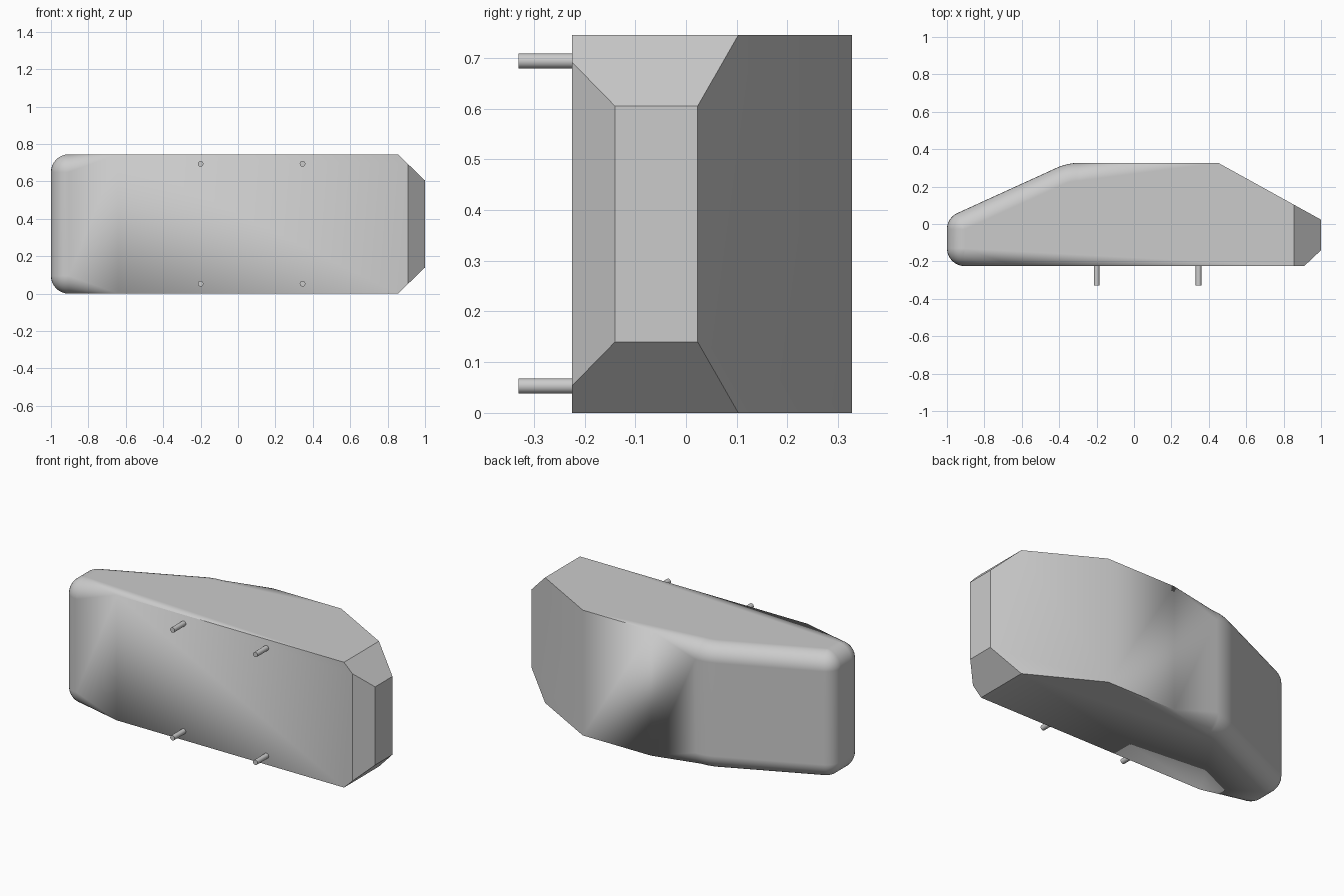
import bpy, bmesh, math
from mathutils import Vector

cube = bpy.data.objects.get("Cube")
if cube:
    bpy.data.objects.remove(cube, do_unlink=True)

HEIGHT = 0.745
ROUND = 0.095
STEPS = 8

grey = bpy.data.materials.new("plain_grey")
grey.use_nodes = True
colour = (0.6, 0.6, 0.6, 1)
grey.diffuse_color = colour
grey.node_tree.nodes["Principled BSDF"].inputs["Base Color"].default_value = colour


def fillet(prev, corner, nxt, radius, rim):
    """Arc points at a corner, each with its inward normal and rim rounding."""
    a, b = (corner - prev).normalized(), (nxt - corner).normalized()
    turn = math.acos(a.dot(b))
    start = corner - a * radius * math.tan(turn / 2)
    inward = Vector((-a.y, a.x))
    centre = start + inward * radius
    points = []
    for i in range(STEPS + 1):
        t = turn * i / STEPS
        n = inward * math.cos(t) - a * math.sin(t)
        points.append((centre - n * radius, n, rim))
    return points


def make_outline():
    # x, y, corner radius, rim rounding
    corners = [(-1, -0.225, ROUND, ROUND), (-0.64, -0.225, 0, 0),
               (0.91, -0.225, 0, 0), (1, -0.14, 0, 0), (1, 0.023, 0, 0),
               (0.45, 0.327, 0, 0), (0, 0.327, 0, 0),
               (-0.355, 0.327, 0.3, ROUND), (-1, 0.033, ROUND, ROUND)]
    outline = []
    for i, (x, y, radius, rim) in enumerate(corners):
        p = Vector((x, y))
        if radius:
            before = Vector(corners[i - 1][:2])
            after = Vector(corners[(i + 1) % len(corners)][:2])
            outline += fillet(before, p, after, radius, rim)
        else:
            outline.append((p, Vector((0, 0)), rim))
    return outline


def make_body():
    bm = bmesh.new()
    outline = make_outline()
    # Stacked layers: the rim rolls inward at the bottom and top
    angles = [math.pi / 2 * i / STEPS for i in range(STEPS + 1)]
    layers = [(a, False) for a in angles] + [(a, True) for a in reversed(angles)]
    rings = []
    for a, top in layers:
        ring = []
        for p, n, rim in outline:
            q = p + n * rim * (1 - math.sin(a))
            z = rim * (1 - math.cos(a))
            ring.append(bm.verts.new((q.x, q.y, HEIGHT - z if top else z)))
        rings.append(ring)
    count = len(outline)
    for low, high in zip(rings, rings[1:]):
        for i in range(count):
            j = (i + 1) % count
            bm.faces.new((low[i], low[j], high[j], high[i]))
    bm.faces.new(rings[0][::-1])
    bm.faces.new(rings[-1])
    bmesh.ops.remove_doubles(bm, verts=bm.verts[:], dist=0.0002)

    # Chamfer the upper and lower edges of the left end
    for z, side in ((HEIGHT, 1), (0, -1)):
        cut = bmesh.ops.bisect_plane(
            bm, geom=bm.verts[:] + bm.edges[:] + bm.faces[:],
            plane_co=(0.855, 0, z), plane_no=(0.14, 0, side * 0.145),
            clear_outer=True)
        edges = [e for e in cut["geom_cut"] if isinstance(e, bmesh.types.BMEdge)]
        bmesh.ops.contextual_create(bm, geom=edges)
    bmesh.ops.recalc_face_normals(bm, faces=bm.faces[:])

    mesh = bpy.data.meshes.new("body")
    bm.to_mesh(mesh)
    bm.free()
    body = bpy.data.objects.new("body", mesh)
    bpy.context.collection.objects.link(body)
    return body


def finish(obj):
    obj.data.materials.append(grey)
    bpy.ops.object.select_all(action='DESELECT')
    obj.select_set(True)
    bpy.context.view_layer.objects.active = obj
    bpy.ops.object.shade_smooth_by_angle(angle=math.radians(30))


body = make_body()
finish(body)
weighted = body.modifiers.new("flat_panels", 'WEIGHTED_NORMAL')
weighted.keep_sharp = True

# Mounting pegs on the front
for x, column in ((-0.2, "right"), (0.345, "left")):
    for z, row in ((0.053, "lower"), (0.694, "upper")):
        bpy.ops.mesh.primitive_cylinder_add(
            vertices=24, radius=0.015, depth=0.13,
            location=(x, -0.265, z), rotation=(math.pi / 2, 0, 0))
        peg = bpy.context.object
        peg.name = f"{row}_{column}_peg"
        finish(peg)
